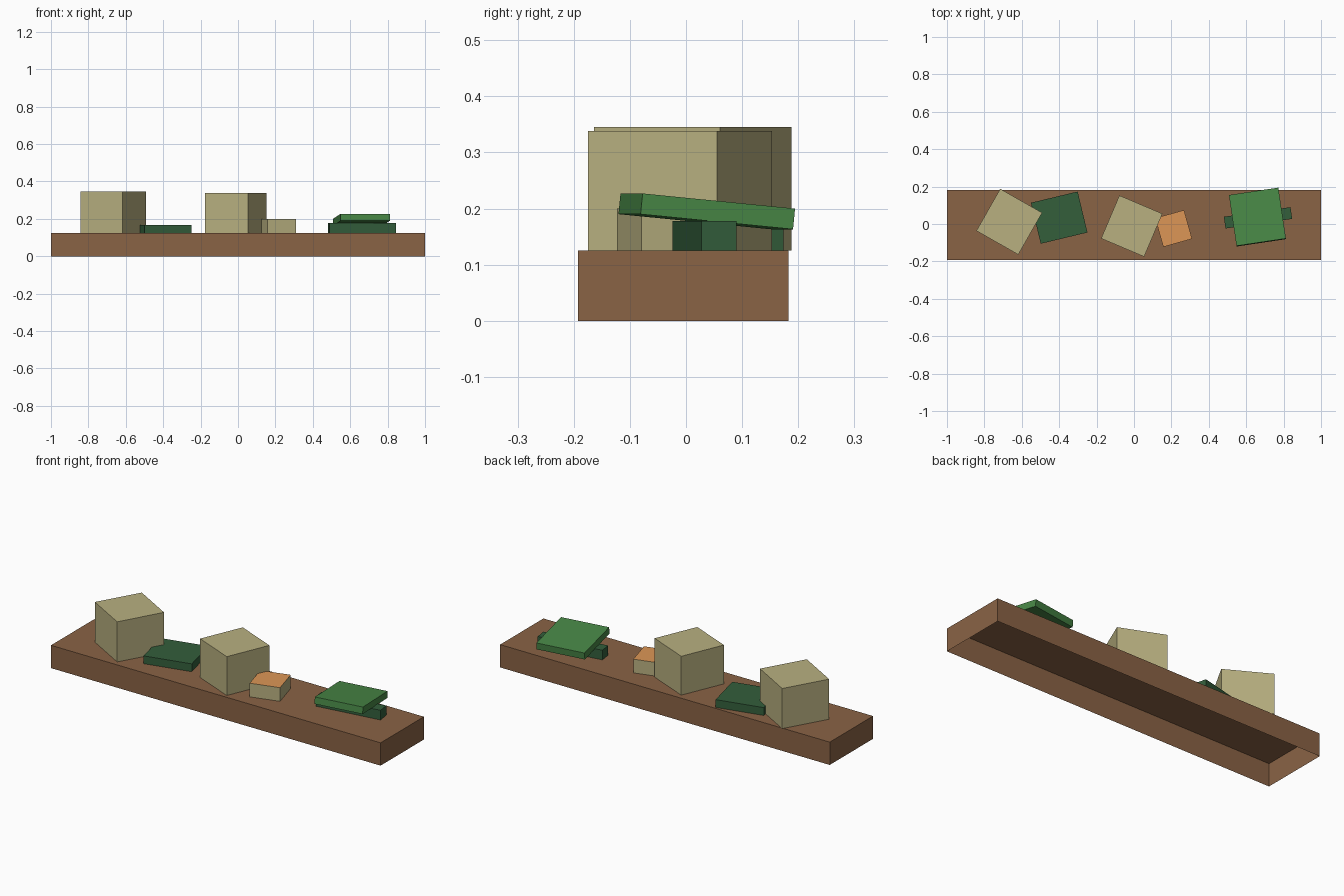
import bpy
import bmesh
from math import radians
from mathutils import Euler, Matrix, Vector

if "Cube" in bpy.data.objects:
    bpy.data.objects.remove(bpy.data.objects["Cube"], do_unlink=True)


def make_material(name, hex_code):
    """Flat material from an sRGB hex colour, stored as linear values."""
    def linear(c):
        return c / 12.92 if c <= 0.04045 else ((c + 0.055) / 1.055) ** 2.4
    rgb = [linear(int(hex_code[i:i + 2], 16) / 255) for i in (0, 2, 4)]
    mat = bpy.data.materials.new(name)
    mat.use_nodes = True
    mat.diffuse_color = (*rgb, 1)
    bsdf = next(n for n in mat.node_tree.nodes if n.type == "BSDF_PRINCIPLED")
    bsdf.inputs["Base Color"].default_value = (*rgb, 1)
    return mat


brown = make_material("brown_wood", "8A6345")
tan = make_material("tan_card", "B8B080")
orange = make_material("orange_lid", "DC9656")
dark_green = make_material("dark_green", "335E3B")
bright_green = make_material("bright_green", "488746")


def make_box(name, centre, size, mat, turn=0, tilt=0, top_mat=None, open_bottom=True):
    """Box turned about z and tilted about its own x axis."""
    bm = bmesh.new()
    bmesh.ops.create_cube(bm, size=1)
    for face in list(bm.faces):
        if face.normal.z > 0.5 and top_mat:
            face.material_index = 1
        elif face.normal.z < -0.5 and open_bottom:
            bm.faces.remove(face)
    rotation = Euler((radians(tilt), 0, radians(turn))).to_matrix().to_4x4()
    scale = Matrix.Diagonal((*size, 1))
    bm.transform(Matrix.Translation(Vector(centre)) @ rotation @ scale)
    mesh = bpy.data.meshes.new(name)
    bm.to_mesh(mesh)
    bm.free()
    mesh.materials.append(mat)
    if top_mat:
        mesh.materials.append(top_mat)
    obj = bpy.data.objects.new(name, mesh)
    bpy.context.collection.objects.link(obj)
    return obj


SHELF_TOP = 0.125


def on_shelf(name, x, y, width, depth, top, turn, mat, top_mat=None):
    height = top - SHELF_TOP
    make_box(name, (x, y, SHELF_TOP + height / 2), (width, depth, height), mat, turn, top_mat=top_mat)


# Hollow shelf board, open underneath
make_box("shelf", (0, -0.005, SHELF_TOP / 2), (2, 0.375, SHELF_TOP), brown)

# Boxes resting on the shelf
on_shelf("large_box_right", -0.667, 0.012, 0.258, 0.258, 0.345, -29.6, tan)
on_shelf("large_box_middle", -0.012, -0.011, 0.25, 0.25, 0.338, -23, tan)
on_shelf("small_box", 0.212, -0.024, 0.16, 0.16, 0.2, 15.7, tan, orange)
on_shelf("flat_box", -0.4, 0.034, 0.257, 0.225, 0.168, 13.5, dark_green)

# Narrow block with a tilted slab leaning on it
on_shelf("support_block", 0.663, 0.033, 0.36, 0.063, 0.178, 8.2, dark_green)
make_box("tilted_slab", (0.66, 0.037, 0.195), (0.267, 0.276, 0.037), bright_green,
         turn=8.5, tilt=-5.6, open_bottom=False)
